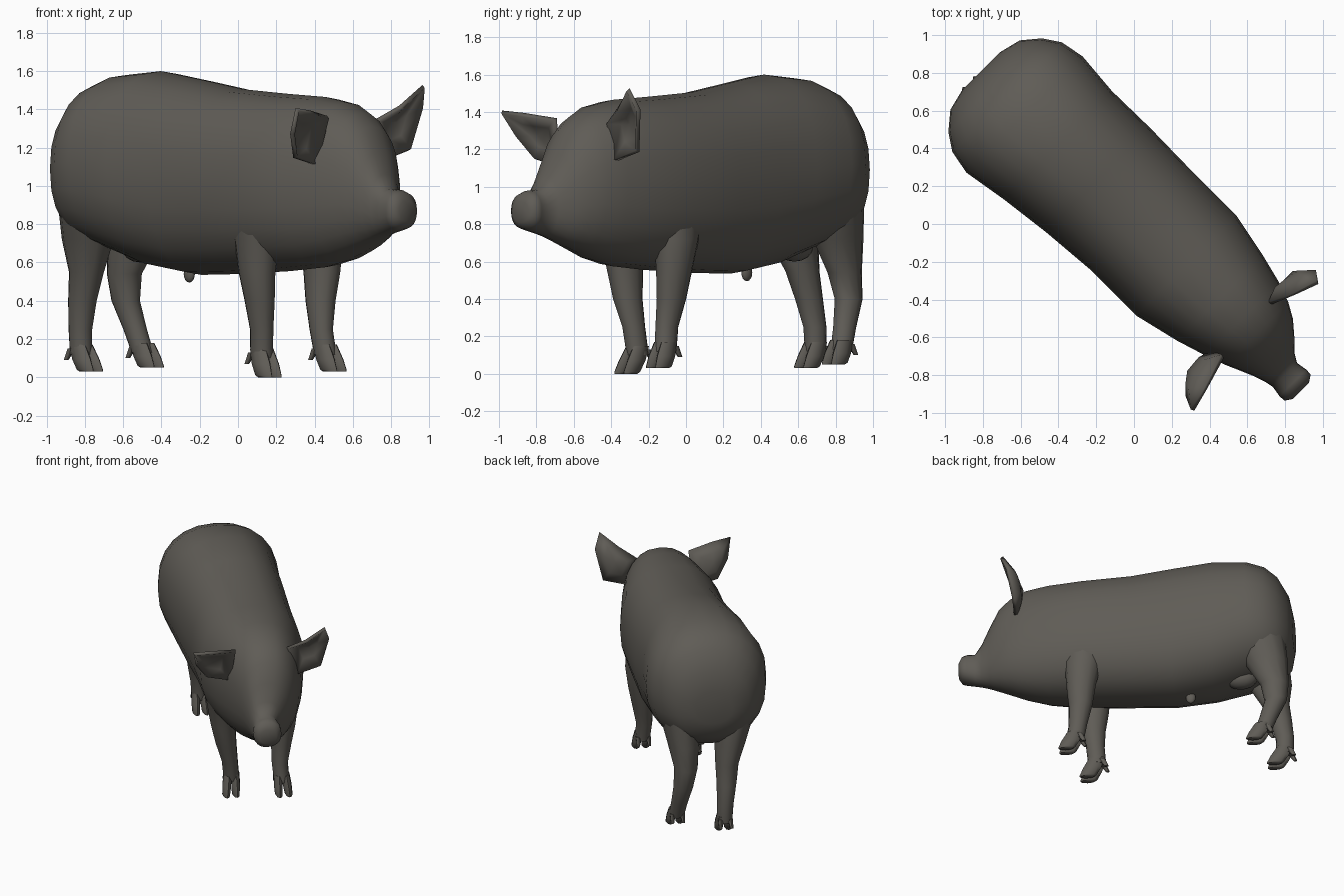
import bpy, bmesh, math
from mathutils import Vector

cube = bpy.data.objects.get("Cube")
if cube:
    bpy.data.objects.remove(cube, do_unlink=True)

hide = bpy.data.materials.new("dark grey brown hide")
hide.use_nodes = True
COLOR = (0.115, 0.107, 0.093, 1)
hide.diffuse_color = COLOR
hide.node_tree.nodes["Principled BSDF"].inputs["Base Color"].default_value = COLOR
ROOT = math.sqrt(0.5)


def place(s, w, z):
    """s runs tail to snout, w runs to the animal's left; it stands diagonally."""
    return Vector(((s + w) * ROOT, (w - s) * ROOT, z))


def finish(name, bm, angle=60):
    bmesh.ops.recalc_face_normals(bm, faces=bm.faces)
    mesh = bpy.data.meshes.new(name)
    bm.to_mesh(mesh)
    bm.free()
    mesh.materials.append(hide)
    obj = bpy.data.objects.new(name, mesh)
    bpy.context.collection.objects.link(obj)
    bpy.ops.object.select_all(action="DESELECT")
    obj.select_set(True)
    bpy.context.view_layer.objects.active = obj
    bpy.ops.object.shade_smooth_by_angle(angle=math.radians(angle))
    return obj


def loft(bm, rings):
    loops = [[bm.verts.new(p) for p in ring] for ring in rings]
    n = len(loops[0])
    for a, b in zip(loops, loops[1:]):
        for i in range(n):
            j = (i + 1) % n
            bm.faces.new((a[i], a[j], b[j], b[i]))
    bm.faces.new(loops[0])
    bm.faces.new(loops[-1])


def rounded(angle, power=0.88):
    c, s = math.cos(angle), math.sin(angle)
    return (math.copysign(abs(c) ** power, c), math.copysign(abs(s) ** power, s))


def body_ring(s, w, half, top, bottom, sides=24):
    mid, tall = (top + bottom) / 2, (top - bottom) / 2
    unit = [rounded(math.tau * i / sides) for i in range(sides)]
    return [place(s, w + half * a, mid + tall * b) for a, b in unit]


def level_ring(s, w, z, rs, rw, sides=12):
    turn = [math.tau * i / sides for i in range(sides)]
    return [place(s + rs * math.cos(t), w + rw * math.sin(t), z) for t in turn]


# Body, head and snout: s, w centre, half width, top, bottom
stations = [
    (-1.145, 0, .14, 1.17, .92), (-1.115, 0, .26, 1.32, .80),
    (-1.04, 0, .35, 1.46, .72), (-.95, 0, .41, 1.535, .69),
    (-.82, 0, .435, 1.58, .66), (-.58, .01, .405, 1.60, .58),
    (-.3, .03, .39, 1.555, .535), (0, .04, .375, 1.505, .54),
    (.35, .04, .375, 1.48, .555), (.6, .045, .32, 1.465, .575),
    (.76, .05, .275, 1.435, .61), (.87, .05, .235, 1.38, .65),
    (.95, .045, .195, 1.31, .68), (1.02, .03, .15, 1.18, .71),
    (1.08, .01, .11, 1.06, .735), (1.13, 0, .09, .985, .75),
    (1.19, 0, .1, .98, .765), (1.225, 0, .098, .965, .775),
    (1.25, 0, .06, .92, .81),
]
bm = bmesh.new()
loft(bm, [body_ring(*st) for st in stations])
finish("body", bm)

# Legs: s, w, z down to the ankle, then the toe position
hind_r = [(.2, .15), (.155, .115), (.1, .085), (.08, .072), (.066, .06), (.062, .056)]
fore_r = [(.17, .13), (.13, .11), (.105, .09), (.085, .075), (.066, .058), (.064, .056)]
legs = {
    "right_hind_leg": (hind_r, (-1.0, -.09, .03), [
        (-.89, -.2, .95), (-.96, -.15, .72), (-1.0, -.12, .55),
        (-1.04, -.11, .4), (-1.07, -.095, .25), (-1.07, -.09, .12)]),
    "left_hind_leg": (hind_r, (-.88, .24, .05), [
        (-.89, .21, .95), (-.96, .19, .72), (-1.02, .18, .54),
        (-1.03, .2, .4), (-.98, .22, .25), (-.94, .235, .13)]),
    "right_front_leg": (fore_r, (.34, -.11, 0), [
        (.32, -.19, .9), (.31, -.17, .72), (.3, -.16, .55),
        (.3, -.14, .4), (.285, -.11, .25), (.27, -.095, .1)]),
    "left_front_leg": (fore_r, (.46, .25, .03), [
        (.32, .24, .9), (.34, .27, .72), (.355, .265, .55),
        (.36, .25, .4), (.38, .235, .25), (.4, .245, .12)]),
}
for name, (radii, toe, path) in legs.items():
    bm = bmesh.new()
    loft(bm, [level_ring(*p, *r) for p, r in zip(path, radii)])
    finish(name, bm)
    # Cloven hoof and dewclaws
    bm = bmesh.new()
    s, w, z = path[-1]
    ts, tw, tz = toe
    for side in (-1, 1):
        loft(bm, [
            level_ring(s, w + side * .026, z + .05, .055, .03, 8),
            level_ring((s + ts) / 2, (w + tw) / 2 + side * .032, (z + tz) / 2 + .02, .065, .032, 8),
            level_ring(ts - .005, tw + side * .035, tz + .01, .06, .028, 8),
            level_ring(ts + .005, tw + side * .035, tz, .05, .022, 8)])
        loft(bm, [
            level_ring(s - .035, w + side * .035, z + .03, .025, .02, 6),
            level_ring(s - .07, w + side * .04, z - .03, .014, .012, 6)])
    finish(name.replace("leg", "hoof"), bm)

# Ears: cupped blades open to the front, rim from inner base round the tip
ears = {
    "left_ear": [(.72, -.42, 1.34), (.85, -.37, 1.41), (.97, -.31, 1.52), (.965, -.255, 1.41),
                 (.9, -.26, 1.19), (.78, -.38, 1.14)],
    "right_ear": [(.47, -.70, 1.36), (.38, -.87, 1.385), (.31, -.985, 1.40), (.285, -.91, 1.27),
                  (.30, -.81, 1.15), (.41, -.68, 1.11)],
}
for name, rim in ears.items():
    bm = bmesh.new()
    edge = [Vector(p) for p in rim]
    centre = sum(edge, Vector()) / len(edge)
    back = place(-.06, 0, 0)
    outer = [bm.verts.new(p) for p in edge]
    inner = [bm.verts.new(centre.lerp(p, .5) + back * .85) for p in edge]
    hub = bm.verts.new(centre + back)
    for i in range(len(edge)):
        j = (i + 1) % len(edge)
        bm.faces.new((outer[i], outer[j], inner[j], inner[i]))
        bm.faces.new((inner[i], inner[j], hub))
    ear = finish(name, bm)
    solid = ear.modifiers.new("thickness", "SOLIDIFY")
    solid.thickness = .025
    solid.offset = 0

# Small underside parts
def blob(name, spot, size):
    bm = bmesh.new()
    bmesh.ops.create_uvsphere(bm, u_segments=12, v_segments=8, radius=1)
    for v in bm.verts:
        v.co = place(spot[0] + v.co.x * size[0], spot[1] + v.co.y * size[1], spot[2] + v.co.z * size[2])
    finish(name, bm)


blob("belly_sheath", (-.41, .05, .54), (.035, .022, .045))
blob("groin", (-.77, .05, .68), (.12, .08, .08))
